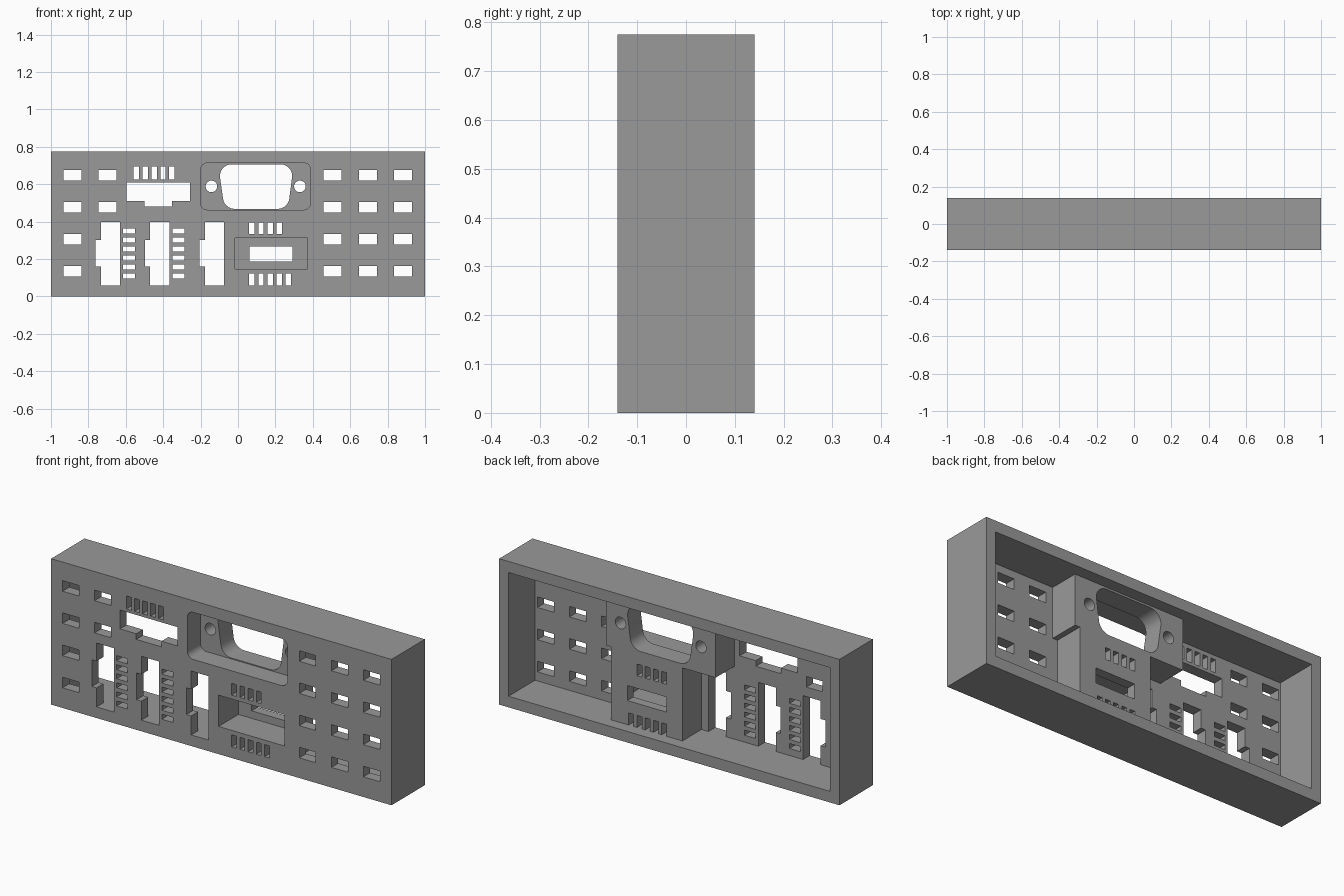
import bpy
import bmesh
import math
from mathutils import Vector

cube = bpy.data.objects.get("Cube")
if cube:
    bpy.data.objects.remove(cube, do_unlink=True)

# Overall sizes
HALF_X, HALF_Y, HEIGHT = 1.0, 0.14, 0.775
WALL_X, WALL_Z = 0.055, 0.059
PLATE_Y = -0.083      # inner side of the front plate
BLOCK_Y = 0.077       # back of the connector block
THROUGH = 0.3

grey = bpy.data.materials.new("plain grey")
grey.use_nodes = True
grey.diffuse_color = (0.32, 0.32, 0.32, 1)
grey.node_tree.nodes["Principled BSDF"].inputs["Base Color"].default_value = (0.32, 0.32, 0.32, 1)


def rect(x0, x1, z0, z1):
    return [(x0, z0), (x1, z0), (x1, z1), (x0, z1)]


def circle(cx, cz, r, n=32):
    return [(cx + r * math.cos(2 * math.pi * i / n),
             cz + r * math.sin(2 * math.pi * i / n)) for i in range(n)]


def rounded(points, radius, steps=8):
    """Replace each corner of a convex counter-clockwise outline by an arc."""
    out = []
    for i, p in enumerate(points):
        p = Vector(p)
        a = (Vector(points[i - 1]) - p).normalized()
        b = (Vector(points[(i + 1) % len(points)]) - p).normalized()
        half = a.angle(b) / 2
        centre = p + (a + b).normalized() * radius / math.sin(half)
        start = p + a * radius / math.tan(half) - centre
        sweep = math.pi - 2 * half
        for s in range(steps + 1):
            t = sweep * s / steps
            out.append((centre.x + start.x * math.cos(t) - start.y * math.sin(t),
                        centre.y + start.x * math.sin(t) + start.y * math.cos(t)))
    return out


def prisms(name, items):
    """One object made of x-z outlines, each extruded from y0 to y1."""
    bm = bmesh.new()
    for outline, y0, y1 in items:
        face = bm.faces.new([bm.verts.new((x, y0, z)) for x, z in outline])
        ext = bmesh.ops.extrude_face_region(bm, geom=[face])["geom"]
        bmesh.ops.translate(bm, vec=(0, y1 - y0, 0),
                            verts=[g for g in ext if isinstance(g, bmesh.types.BMVert)])
    bmesh.ops.recalc_face_normals(bm, faces=bm.faces[:])
    mesh = bpy.data.meshes.new(name)
    bm.to_mesh(mesh)
    bm.free()
    obj = bpy.data.objects.new(name, mesh)
    bpy.context.collection.objects.link(obj)
    return obj


def cut(target, name, items):
    """Subtract the prisms from the target and discard the cutter."""
    cutter = prisms(name, items)
    cutter.hide_render = True
    mod = target.modifiers.new(name, 'BOOLEAN')
    mod.operation = 'DIFFERENCE'
    mod.solver = 'EXACT'
    mod.object = cutter
    bpy.context.view_layer.objects.active = target
    bpy.ops.object.modifier_apply(modifier=mod.name)
    bpy.data.objects.remove(cutter, do_unlink=True)


# Solid housing
housing = prisms("panel_housing", [(rect(-HALF_X, HALF_X, 0, HEIGHT), -HALF_Y, HALF_Y)])
housing.data.materials.append(grey)

# Hollow back: shallow full opening, then deep pockets either side of the connector block
IX, FLOOR, CEIL = HALF_X - WALL_X, WALL_Z, HEIGHT - WALL_Z
cut(housing, "back_opening", [(rect(-IX, IX, FLOOR, CEIL), BLOCK_Y, THROUGH)])
right_pocket = [(-IX, FLOOR), (-0.033, FLOOR), (-0.033, 0.447), (-0.228, 0.447),
                (-0.228, CEIL), (-IX, CEIL)]
left_pocket = [(0.388, FLOOR), (IX, FLOOR), (IX, CEIL), (0.417, CEIL),
               (0.417, 0.447), (0.388, 0.447)]
cut(housing, "deep_pockets", [(right_pocket, PLATE_Y, THROUGH), (left_pocket, PLATE_Y, THROUGH)])

# Front recesses around the two connectors
cut(housing, "front_recesses", [
    (rounded(rect(-0.2, 0.388, 0.463, 0.713), 0.035), -THROUGH, -0.03),
    (rect(-0.016, 0.371, 0.147, 0.313), -THROUGH, 0.027)])

holes = []

# Small windows in rows and columns
row_z = [0.107, 0.278, 0.449, 0.62]
for x, rows in ((-0.933, row_z), (-0.745, row_z[2:]),
                (0.458, row_z), (0.647, row_z), (0.835, row_z)):
    holes += [rect(x, x + 0.096, z, z + 0.056) for z in rows]

# Horizontal keyed socket and the pin slots above it
holes.append([(-0.596, 0.51), (-0.5, 0.51), (-0.5, 0.48), (-0.352, 0.48), (-0.352, 0.51),
              (-0.257, 0.51), (-0.257, 0.61), (-0.596, 0.61)])
holes += [rect(-0.558 + i * 0.0475, -0.529 + i * 0.0475, 0.626, 0.695) for i in range(5)]

# Vertical keyed sockets
for x in (-0.733, -0.47, -0.177):
    holes.append([(x, 0.059), (x + 0.103, 0.059), (x + 0.103, 0.398), (x, 0.398),
                  (x, 0.302), (x - 0.028, 0.302), (x - 0.028, 0.16), (x, 0.16)])

# Stacked pin slots beside the first two sockets
for x in (-0.615, -0.35):
    holes += [rect(x, x + 0.065, 0.096 + i * 0.048, 0.123 + i * 0.048) for i in range(6)]

# D-shaped connector opening with its screw holes
holes.append(rounded([(-0.072, 0.468), (0.267, 0.468), (0.298, 0.706), (-0.106, 0.706)], 0.062))
holes += [circle(x, 0.588, 0.031) for x in (-0.142, 0.331)]

# Lower connector window with pin slots above and below
holes.append(rect(0.061, 0.291, 0.187, 0.267))
holes += [rect(0.06 + i * 0.0485, 0.089 + i * 0.0485, 0.334, 0.396) for i in range(4)]
holes += [rect(0.06 + i * 0.0485, 0.089 + i * 0.0485, FLOOR, 0.123) for i in range(5)]

cut(housing, "through_holes", [(h, -THROUGH, THROUGH) for h in holes])

# Smooth the rounded walls, keep the edges sharp
bpy.ops.object.select_all(action='DESELECT')
housing.select_set(True)
bpy.context.view_layer.objects.active = housing
bpy.ops.object.shade_smooth_by_angle(angle=math.radians(30))
